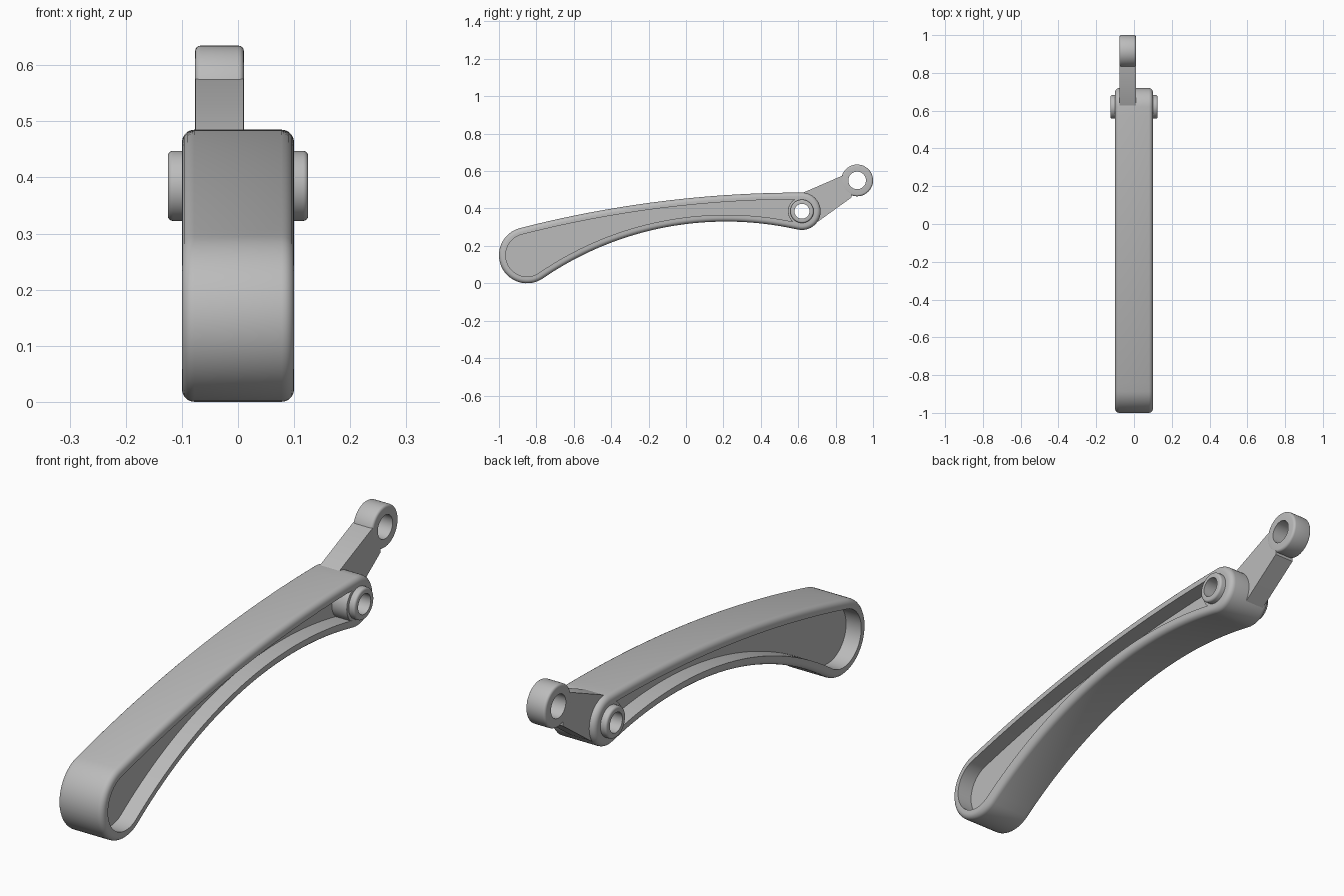
import bpy, bmesh, math
from mathutils import Vector

if "Cube" in bpy.data.objects:
    bpy.data.objects.remove(bpy.data.objects["Cube"])

grey = bpy.data.materials.new("plain grey")
grey.use_nodes = True
color = (0.5, 0.5, 0.5, 1)
grey.diffuse_color = color
grey.node_tree.nodes["Principled BSDF"].inputs["Base Color"].default_value = color

# Side profile: four tangent arcs, as (y, z) centres
BIG, SMALL = Vector((-0.85, 0.15)), Vector((0.62, 0.385))
BELOW, TOP = Vector((0.214, -1.40)), Vector((0.62, -5.595))
BIG_R, SMALL_R, TOP_R = 0.15, 0.1, 6.08
BELOW_R = (BIG - BELOW).length - BIG_R
EYE = Vector((0.915, 0.55))


def heading(a, b):
    return math.atan2(b.y - a.y, b.x - a.x)


def arc(c, r, a, b, n):
    return [(c.x + r * math.cos(a + (b - a) * i / n),
             c.y + r * math.sin(a + (b - a) * i / n)) for i in range(n)]


def outline(d):
    """Lever silhouette shrunk inward by d."""
    full = 2 * math.pi
    shoulder = heading(TOP, BIG)
    return (arc(BELOW, BELOW_R + d, heading(BELOW, BIG), heading(BELOW, SMALL), 40)
            + arc(SMALL, SMALL_R - d, heading(SMALL, BELOW), math.pi / 2, 24)
            + arc(TOP, TOP_R - d, math.pi / 2, shoulder, 32)
            + arc(BIG, BIG_R - d, shoulder, heading(BIG, BELOW) + full, 32))


def loft(name, sections, caps=True):
    """Join (x, yz points) sections; close with caps or into a loop."""
    bm = bmesh.new()
    rings = [[bm.verts.new((x, y, z)) for y, z in pts] for x, pts in sections]
    pairs = list(zip(rings, rings[1:]))
    if caps:
        bm.faces.new(rings[0])
        bm.faces.new(rings[-1])
    else:
        pairs.append((rings[-1], rings[0]))
    for a, b in pairs:
        for i in range(len(a)):
            j = (i + 1) % len(a)
            bm.faces.new((a[i], a[j], b[j], b[i]))
    bmesh.ops.recalc_face_normals(bm, faces=bm.faces)
    mesh = bpy.data.meshes.new(name)
    bm.to_mesh(mesh)
    bm.free()
    mesh.materials.append(grey)
    ob = bpy.data.objects.new(name, mesh)
    bpy.context.collection.objects.link(ob)
    return ob


def smooth(ob):
    bpy.ops.object.select_all(action='DESELECT')
    ob.select_set(True)
    bpy.context.view_layer.objects.active = ob
    bpy.ops.object.shade_smooth_by_angle(angle=math.radians(32))


def circle(c, r):
    return arc(c, r, 0, 2 * math.pi, 48)


def tube(name, c, x0, x1, r, hole, bevel):
    """Ring along x with rounded outer rims."""
    steps = [i * math.pi / 8 for i in range(5)]
    edge = [(bevel * (1 - math.sin(a)), r - bevel * (1 - math.cos(a))) for a in reversed(steps)]
    prof = [(x0, hole)] + [(x0 + e, q) for e, q in edge]
    prof = [(x0, hole)] + [(x0 + bevel * (1 - math.sin(a)), r - bevel * (1 - math.cos(a)))
                           for a in reversed(steps)]
    prof += [(x1 - bevel * (1 - math.sin(a)), r - bevel * (1 - math.cos(a)))
             for a in steps] + [(x1, hole)]
    ob = loft(name, [(x, circle(c, q)) for x, q in prof], caps=False)
    smooth(ob)
    return ob


# Lever body: rounded rim, recessed pocket on each side of a central web
HALF, ROUND, RIM, WEB = 0.1, 0.022, 0.036, 0.033
half = [(WEB, RIM), (HALF, RIM)]
for i in range(6):
    a = math.pi / 2 * (1 - i / 5)
    half.append((HALF - ROUND * (1 - math.sin(a)), ROUND * (1 - math.cos(a))))
profile = [(-x, d) for x, d in half] + [(x, d) for x, d in reversed(half)]
body = loft("lever_body", [(x, outline(d)) for x, d in profile])

# Pivot bore through the web
cutter = loft("bore_cutter", [(-0.2, circle(SMALL, 0.05)), (0.2, circle(SMALL, 0.05))])
cutter.hide_render = True
bore = body.modifiers.new("bore", 'BOOLEAN')
bore.operation, bore.solver, bore.object = 'DIFFERENCE', 'EXACT', cutter
bpy.context.view_layer.objects.active = body
bpy.ops.object.modifier_apply(modifier="bore")
bpy.data.objects.remove(cutter)
smooth(body)

# Pivot collar level with the rim, and the boss standing proud of it
tube("pivot_collar", SMALL, -0.0995, 0.0995, 0.075, 0.045, 0.002)
tube("pivot_boss", SMALL, -0.125, 0.125, 0.0625, 0.04, 0.009)

# Offset rear arm with its eyelet
ARM_X, ARM_HALF = -0.033, 0.043
arm_side = [(0.625, 0.484), (0.66, 0.44), (0.69, 0.36), (0.69, 0.32), (0.716, 0.337),
            (0.885, 0.459), (0.885, 0.475), (0.86, 0.52), (0.85, 0.575), (0.835, 0.575)]
smooth(loft("rear_arm", [(ARM_X - ARM_HALF, arm_side), (ARM_X + ARM_HALF, arm_side)]))
tube("arm_eyelet", EYE, ARM_X - ARM_HALF - 0.0005, ARM_X + ARM_HALF + 0.0005, 0.085, 0.047, 0.01)
